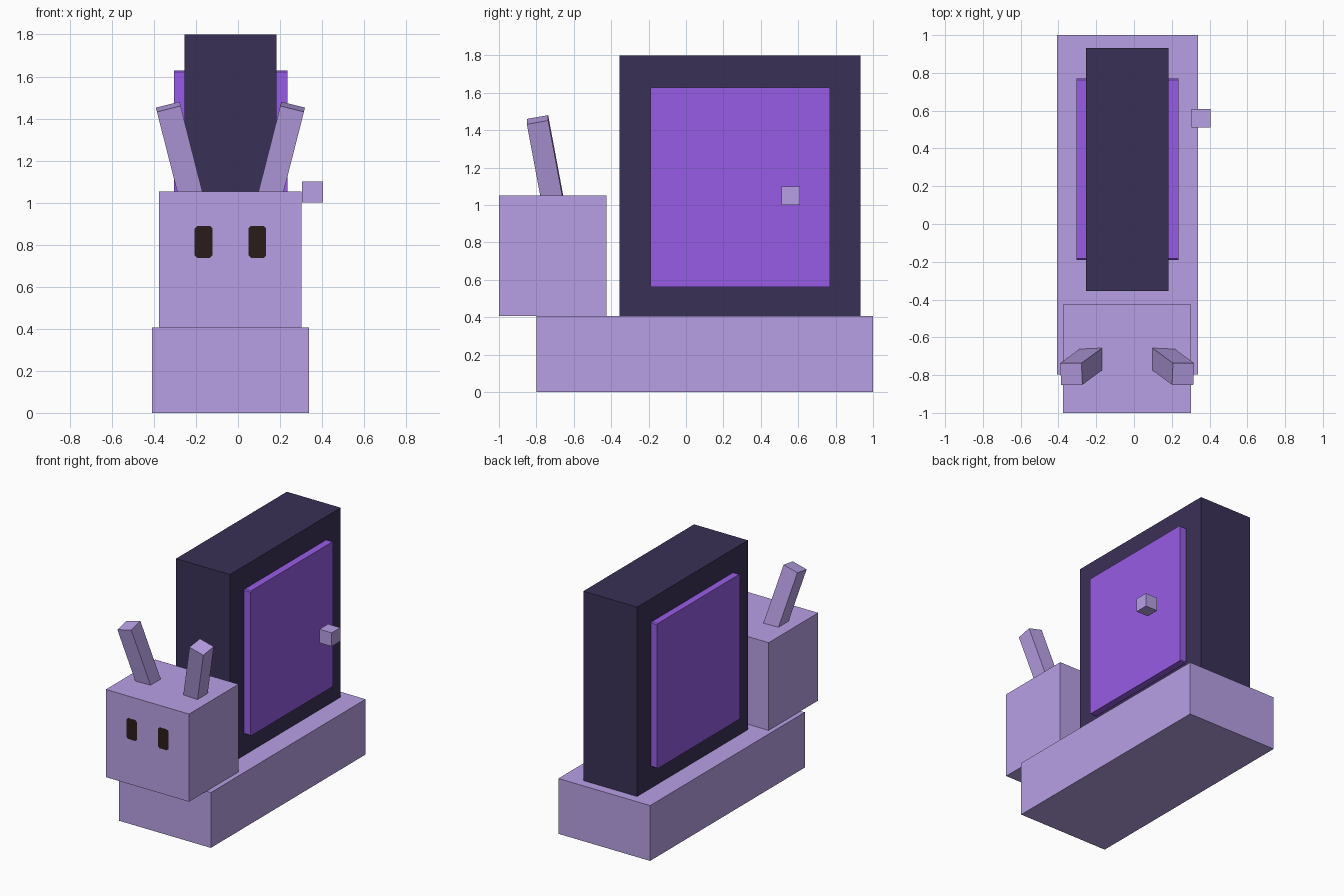
import bpy
import bmesh
from math import radians
from mathutils import Matrix, Vector

default = bpy.data.objects.get("Cube")
if default:
    bpy.data.objects.remove(default, do_unlink=True)


def material(name, hex_code):
    def linear(c):
        return c / 12.92 if c <= 0.04045 else ((c + 0.055) / 1.055) ** 2.4
    rgb = [linear(int(hex_code[i:i + 2], 16) / 255) for i in (0, 2, 4)]
    mat = bpy.data.materials.new(name)
    mat.use_nodes = True
    mat.diffuse_color = (*rgb, 1)
    mat.node_tree.nodes["Principled BSDF"].inputs["Base Color"].default_value = (*rgb, 1)
    return mat


LILAC = material("lilac", "B8A0E6")
PURPLE = material("bright purple", "975CE6")
DARK = material("dark violet", "3A3056")
EYE = material("dark brown", "2A1C1A")


def box(name, low, high, mat, bevel=0, bevel_axis=0):
    """Box between two corners; optionally chamfer the edges along one axis."""
    low, high = Vector(low), Vector(high)
    bm = bmesh.new()
    bmesh.ops.create_cube(bm, size=1)
    bmesh.ops.scale(bm, vec=high - low, verts=bm.verts)
    if bevel:
        edges = [e for e in bm.edges
                 if abs((e.verts[0].co - e.verts[1].co).normalized()[bevel_axis]) > 0.9]
        bmesh.ops.bevel(bm, geom=edges, offset=bevel, segments=1, affect='EDGES')
    mesh = bpy.data.meshes.new(name)
    bm.to_mesh(mesh)
    bm.free()
    mesh.materials.append(mat)
    obj = bpy.data.objects.new(name, mesh)
    obj.location = (low + high) / 2
    bpy.context.collection.objects.link(obj)
    return obj


# Body and head
box("body", (-0.408, -0.798, 0), (0.338, 1.0, 0.407), LILAC)
box("head", (-0.375, -1.0, 0.407), (0.302, -0.425, 1.052), LILAC)

# Tall shell with a panel showing on both sides
box("shell", (-0.255, -0.355, 0.407), (0.183, 0.932, 1.80), DARK)
box("side_panel", (-0.305, -0.19, 0.562), (0.235, 0.77, 1.628), PURPLE, bevel=0.007)

# Small cube beside the left panel
box("knob", (0.305, 0.51, 1.0), (0.405, 0.61, 1.10), LILAC)

# Eyes and splayed feelers, mirrored about the middle of the head
MIDDLE = -0.036
for side, s in (("left", 1), ("right", -1)):
    x = MIDDLE + s * 0.128
    box(side + "_eye", (x - 0.042, -1.0008, 0.737), (x + 0.042, -0.998, 0.89),
        EYE, bevel=0.012, bevel_axis=1)

    feeler = box(side + "_feeler", (-0.058, -0.058, -0.48), (0.058, 0.058, 0), LILAC)
    tip = Matrix.Translation((MIDDLE + s * 0.296, -0.794, 1.456))
    tilt = Matrix.Rotation(radians(s * 14.3), 4, 'Y') @ Matrix.Rotation(radians(10.3), 4, 'X')
    feeler.matrix_world = tip @ tilt @ Matrix.Translation((0, 0, -0.24))
